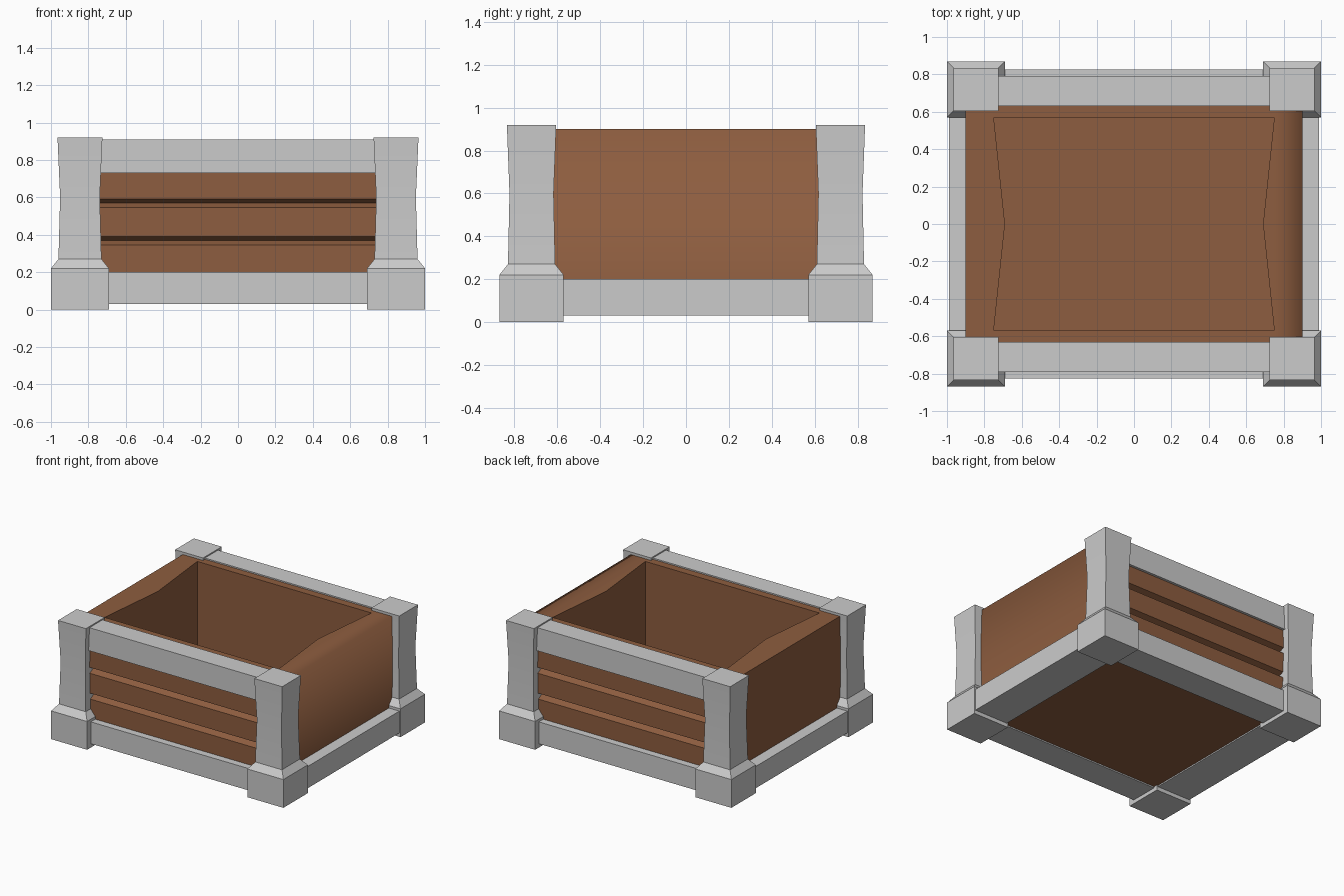
import bpy, bmesh, math

if "Cube" in bpy.data.objects:
    bpy.data.objects.remove(bpy.data.objects["Cube"])

wood = bpy.data.materials.new("wood")
wood.diffuse_color = (0.27, 0.11, 0.05, 1)
wood.use_nodes = True
wood.node_tree.nodes["Principled BSDF"].inputs["Base Color"].default_value = wood.diffuse_color


def finish(bm, name, mat=None):
    bmesh.ops.recalc_face_normals(bm, faces=bm.faces)
    me = bpy.data.meshes.new(name)
    bm.to_mesh(me)
    bm.free()
    ob = bpy.data.objects.new(name, me)
    bpy.context.collection.objects.link(ob)
    if mat:
        me.materials.append(mat)
    return ob


def loft(bm, rings):
    """Bridge equal-sized rings of points and cap both ends."""
    vs = [[bm.verts.new(p) for p in r] for r in rings]
    n = len(vs[0])
    for a, b in zip(vs, vs[1:]):
        for i in range(n):
            j = (i + 1) % n
            bm.faces.new((a[i], a[j], b[j], b[i]))
    bm.faces.new(vs[0])
    bm.faces.new(vs[-1])


def box(name, x, y, z, mat=None):
    bm = bmesh.new()
    loft(bm, [[(x[0], y[0], h), (x[1], y[0], h), (x[1], y[1], h), (x[0], y[1], h)] for h in z])
    return finish(bm, name, mat)


# Corner posts: square foot, chamfer, slightly waisted shaft
post_sections = [(0, .155, .15), (.22, .155, .15), (.27, .115, .11),
                 (.6, .106, .103), (.92, .12, .115)]
for sx, side in ((-1, "left"), (1, "right")):
    for sy, end in ((-1, "front"), (1, "back")):
        bm = bmesh.new()
        cx, cy = sx * .845, sy * .72
        loft(bm, [[(cx + i * hx, cy + j * hy, z) for i, j in ((-1, -1), (1, -1), (1, 1), (-1, 1))]
                  for z, hx, hy in post_sections])
        ob = finish(bm, f"{end}_{side}_post")
        bpy.ops.object.select_all(action='DESELECT')
        ob.select_set(True)
        bpy.context.view_layer.objects.active = ob
        bpy.ops.object.shade_smooth_by_angle(angle=math.radians(25))

# Front and back: rails and grooved plank walls
plank_profile = [(.57, .04), (.77, .04), (.77, .345), (.72, .37), (.77, .39),
                 (.77, .545), (.72, .57), (.77, .59), (.77, .9), (.57, .9)]
for sy, end in ((-1, "front"), (1, "back")):
    box(f"{end}_bottom_rail", (-.75, .75), sorted((sy * .6, sy * .825)), (.03, .2))
    box(f"{end}_top_rail", (-.76, .76), sorted((sy * .63, sy * .79)), (.73, .91))
    bm = bmesh.new()
    loft(bm, [[(x, sy * y, z) for y, z in plank_profile] for x in (-.75, .75)])
    finish(bm, f"{end}_plank_wall", wood)

# Sides: bottom rails and thick walls that swell inward at the middle
side_plan = [(.9, -.7), (.9, 0), (.9, .7), (.75, .7), (.75, .57), (.69, 0), (.75, -.57), (.75, -.7)]
for sx, side in ((-1, "left"), (1, "right")):
    box(f"{side}_bottom_rail", sorted((sx * .7, sx * .99)), (-.65, .65), (.03, .2))
    bm = bmesh.new()
    loft(bm, [[(sx * x, y, z) for x, y in side_plan] for z in (.04, .9)])
    if sx > 0:
        # Right wall has a soft-shaded outer top edge
        for f in bm.faces:
            f.smooth = True
        for e in bm.edges:
            e.smooth = all(v.co.x > .89 and v.co.z > .8 for v in e.verts)
    finish(bm, f"{side}_wall", wood)

# Floor
box("floor", (-.76, .76), (-.6, .6), (.04, .205), wood)
